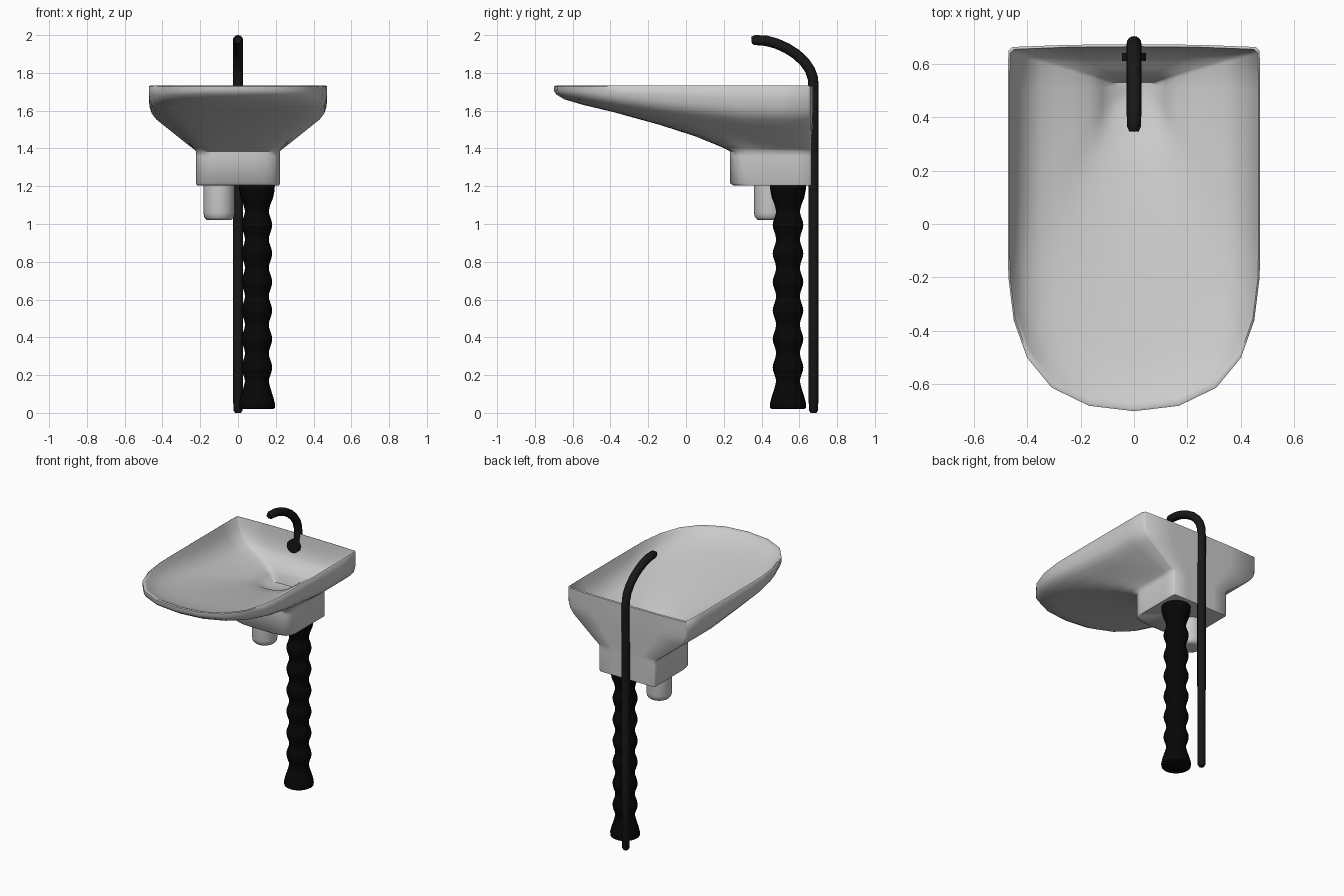
import bpy, bmesh, math

if "Cube" in bpy.data.objects:
    bpy.data.objects.remove(bpy.data.objects["Cube"])


def colour(name, v):
    m = bpy.data.materials.new(name)
    m.diffuse_color = (v, v, v, 1)
    m.use_nodes = True
    m.node_tree.nodes["Principled BSDF"].inputs["Base Color"].default_value = m.diffuse_color
    return m


RUBBER = colour("black_rubber", .002)
BLACK = colour("black_metal", .009)


def finish(name, bm, mat=None, angle=40):
    bmesh.ops.recalc_face_normals(bm, faces=bm.faces)
    me = bpy.data.meshes.new(name)
    bm.to_mesh(me)
    bm.free()
    ob = bpy.data.objects.new(name, me)
    bpy.context.collection.objects.link(ob)
    if mat:
        me.materials.append(mat)
    bpy.ops.object.select_all(action='DESELECT')
    ob.select_set(True)
    bpy.context.view_layer.objects.active = ob
    bpy.ops.object.shade_smooth_by_angle(angle=math.radians(angle))
    return ob


def skin(bm, rings):
    """Bridge a list of closed point rings and cap both ends."""
    vr = [[bm.verts.new(p) for p in r] for r in rings]
    n = len(vr[0])
    for a, b in zip(vr, vr[1:]):
        for i in range(n):
            j = (i + 1) % n
            bm.faces.new((a[i], a[j], b[j], b[i]))
    bm.faces.new(vr[0])
    bm.faces.new(vr[-1])


def lathe(name, profile, centre, mat=None, n=24):
    bm = bmesh.new()
    skin(bm, [[(centre[0] + r * math.cos(2 * math.pi * i / n),
                centre[1] + r * math.sin(2 * math.pi * i / n), z)
               for i in range(n)] for r, z in profile])
    return finish(name, bm, mat, 50)


# Basin: half outlines of the rim, the neck and the drain, from back centre to front centre
RIM = [(0, .672), (.25, .67), (.455, .662), (.47, .647), (.472, .5), (.472, .3), (.472, .1), (.472, -.05),
       (.47, -.2), (.45, -.36), (.40, -.50), (.308, -.612), (.168, -.68), (0, -.70)]
NECK = [(0, .664), (.11, .664), (.212, .664), (.222, .654), (.222, .58), (.222, .50), (.222, .43), (.222, .38),
        (.222, .33), (.215, .285), (.19, .255), (.145, .24), (.08, .234), (0, .234)]
DRAIN = [(0, .53), (.04, .53), (.07, .53), (.08, .525), (.08, .515), (.08, .50), (.08, .49), (.08, .48),
         (.078, .465), (.072, .45), (.062, .44), (.045, .43), (.025, .423), (0, .42)]
INNER = [(x * .987, y * .987) for x, y in RIM]

# Each row: blend between outlines, height at the sides, height at the front
OUTER_ROWS = [(1.02, 1.203, 1.203), (1, 1.215, 1.215), (1, 1.36, 1.36), (1, 1.385, 1.385),
              (.95, 1.397, 1.408), (.8, 1.425, 1.465), (.6, 1.465, 1.525), (.34, 1.517, 1.592),
              (.16, 1.553, 1.632), (.06, 1.585, 1.66), (.015, 1.62, 1.685), (0, 1.66, 1.705),
              (0, 1.728, 1.728)]
INNER_ROWS = [(0, 1.732, 1.732), (.02, 1.71, 1.722), (.055, 1.668, 1.7), (.11, 1.628, 1.677),
              (.2, 1.587, 1.65), (.3, 1.562, 1.627), (.45, 1.541, 1.593), (.6, 1.522, 1.558),
              (.78, 1.497, 1.512), (.9, 1.468, 1.475), (1, 1.415, 1.415)]


def basin_ring(a, b, row):
    s, zs, zf = row
    half = []
    for (ax, ay), (bx, by) in zip(a, b):
        w = min(1, max(0, (.3 - ay) / .95))
        half.append((ax + (bx - ax) * s, ay + (by - ay) * s, zs + (zf - zs) * w))
    return half + [(-x, y, z) for x, y, z in half[-2:0:-1]]


bm = bmesh.new()
skin(bm, [basin_ring(RIM, NECK, r) for r in OUTER_ROWS] +
     [basin_ring(INNER, DRAIN, r) for r in INNER_ROWS])
finish("basin", bm, None, 60)

# Valve cup under the basin
lathe("valve_cup", [(.083, 1.22), (.083, 1.06), (.078, 1.035), (.065, 1.022), (.045, 1.02)], (-.10, .443))

# Ribbed drain hose with flared ends
profile = [(.085, .02), (.095, .026), (.096, .045), (.088, .08), (.072, .13)]
for k in range(49):
    z = .165 + .905 * k / 48
    profile.append((.072 - .009 * math.cos(2 * math.pi * 6 * k / 48), z))
profile += [(.072, 1.105), (.086, 1.14), (.094, 1.18), (.095, 1.21)]
lathe("drain_hose", profile, (.10, .54), RUBBER)

# Supply pipe and spout: a tube swept along a path in the x = 0 plane
PATH = [(.675, 0, .016), (.675, .015, .025), (.675, .6, .0275), (.675, 1.2, .0275), (.675, 1.72, .0275),
        (.672, 1.77, .0275), (.657, 1.815, .0275), (.628, 1.857, .0275), (.585, 1.898, .0275),
        (.535, 1.93, .0275), (.48, 1.955, .0275), (.425, 1.97, .0275), (.365, 1.974, .0265),
        (.347, 1.972, .018)]
rings = []
for i, (y, z, r) in enumerate(PATH):
    p, q = PATH[max(i - 1, 0)], PATH[min(i + 1, len(PATH) - 1)]
    d = math.hypot(q[0] - p[0], q[1] - p[1])
    ny, nz = (q[1] - p[1]) / d, -(q[0] - p[0]) / d
    rings.append([(r * math.cos(t * math.pi / 8), y + ny * r * math.sin(t * math.pi / 8),
                   z + nz * r * math.sin(t * math.pi / 8)) for t in range(16)])
bm = bmesh.new()
skin(bm, rings)
finish("supply_pipe", bm, BLACK, 50)

# Round overflow button on the inside of the back wall
bm = bmesh.new()
bmesh.ops.create_cone(bm, cap_ends=True, segments=20, radius1=.045, radius2=.045, depth=.03)
ob = finish("overflow_cap", bm, BLACK)
ob.rotation_euler.x = math.radians(90)
ob.location = (0, .625, 1.655)
